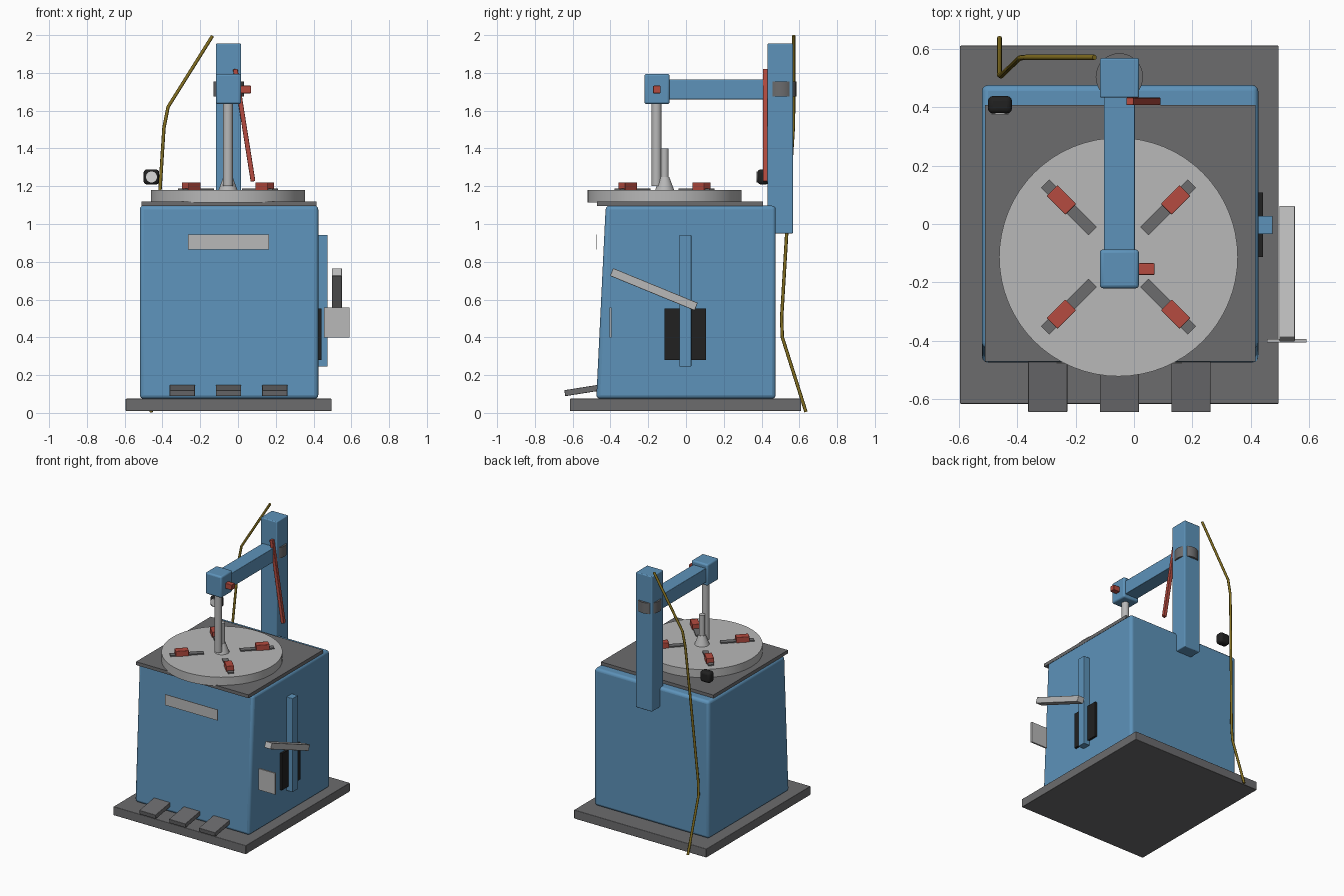
import bpy, bmesh, math
from mathutils import Vector, Matrix

if "Cube" in bpy.data.objects:
    bpy.data.objects.remove(bpy.data.objects["Cube"], do_unlink=True)


def material(name, rgb):
    m = bpy.data.materials.new(name)
    m.use_nodes = True
    m.diffuse_color = (*rgb, 1)
    m.node_tree.nodes["Principled BSDF"].inputs["Base Color"].default_value = (*rgb, 1)
    return m


BLUE = material("blue paint", (0.11, 0.29, 0.49))
DARK = material("dark grey steel", (0.15, 0.15, 0.155))
LIGHT = material("light grey metal", (0.48, 0.48, 0.48))
RED = material("red paint", (0.46, 0.07, 0.05))
BLACK = material("black rubber", (0.015, 0.015, 0.015))
OCHRE = material("ochre hose", (0.23, 0.16, 0.015))
WHITE = material("dial white", (0.7, 0.7, 0.7))


def finish(name, bm, mat, bevel=0, smooth=True):
    mesh = bpy.data.meshes.new(name)
    bm.to_mesh(mesh)
    bm.free()
    mesh.materials.append(mat)
    ob = bpy.data.objects.new(name, mesh)
    bpy.context.collection.objects.link(ob)
    if bevel:
        mod = ob.modifiers.new("soft edges", "BEVEL")
        mod.width = bevel
        mod.segments = 3
    if smooth:
        bpy.ops.object.select_all(action="DESELECT")
        ob.select_set(True)
        bpy.context.view_layer.objects.active = ob
        bpy.ops.object.shade_smooth_by_angle(angle=math.radians(35))
    return ob


def box(name, mat, x, y, z, bevel=0, rot=None):
    """Box from its x, y and z ranges, optionally turned about its centre."""
    bm = bmesh.new()
    bmesh.ops.create_cube(bm, size=1)
    bmesh.ops.scale(bm, vec=[r[1] - r[0] for r in (x, y, z)], verts=bm.verts)
    if rot:
        bmesh.ops.rotate(bm, matrix=rot, verts=bm.verts)
    bmesh.ops.translate(bm, vec=[sum(r) / 2 for r in (x, y, z)], verts=bm.verts)
    return finish(name, bm, mat, bevel, bool(bevel))


def cone(name, mat, x, y, z, r1, r2=None, sides=32):
    """Upright cylinder or cone over the z range."""
    bm = bmesh.new()
    bmesh.ops.create_cone(bm, cap_ends=True, segments=sides, radius1=r1,
                          radius2=r1 if r2 is None else r2, depth=z[1] - z[0])
    bmesh.ops.translate(bm, vec=(x, y, sum(z) / 2), verts=bm.verts)
    return finish(name, bm, mat)


def turn(degrees, axis):
    return Matrix.Rotation(math.radians(degrees), 3, axis)


# Base plate and cabinet with a leaning front
box("base_plate", DARK, (-0.595, 0.495), (-0.615, 0.61), (0.01, 0.075), 0.004)
bm = bmesh.new()
bmesh.ops.create_cube(bm, size=1)
for v in bm.verts:
    top = v.co.z > 0
    front = -0.425 if top else -0.475
    v.co = Vector((0.425 if v.co.x > 0 else -0.52,
                   0.475 if v.co.y > 0 else front,
                   1.097 if top else 0.075))
finish("cabinet", bm, BLUE, 0.02)
box("top_plate", DARK, (-0.51, 0.415), (-0.47, 0.407), (1.095, 1.12))
box("front_label_plate", LIGHT, (-0.265, 0.165), (-0.477, -0.473), (0.865, 0.945))

# Pedals
for i in range(3):
    cx = -0.295 + 0.245 * i
    box(f"pedal_{i + 1}", DARK, (cx - 0.067, cx + 0.067), (-0.643, -0.443),
        (0.104, 0.136), 0.003, turn(9, "X"))

# Turntable with four jaws
CX, CY = -0.053, -0.113
cone("turntable", LIGHT, CX, CY, (1.115, 1.18), 0.408, sides=64)
for i in range(4):
    a = 45 + 90 * i
    for name, mat, dist, length, width, height in (
            ("jaw_slide", DARK, 0.24, 0.23, 0.04, 0.008),
            ("jaw_clamp", RED, 0.276, 0.09, 0.052, 0.04)):
        px = CX + dist * math.cos(math.radians(a))
        py = CY + dist * math.sin(math.radians(a))
        box(f"{name}_{i + 1}", mat, (px - length / 2, px + length / 2),
            (py - width / 2, py + width / 2), (1.178, 1.18 + height),
            0.003 if mat is RED else 0, turn(a, "Z"))
cone("centre_cone", LIGHT, CX, CY, (1.18, 1.25), 0.05, 0.024)
cone("centre_post", LIGHT, CX, CY, (1.24, 1.4), 0.021)

# Column, swing arm, head and tool shaft
box("column", BLUE, (-0.117, 0.017), (0.432, 0.567), (0.95, 1.955), 0.006)
cone("column_collar", DARK, -0.05, 0.503, (1.675, 1.755), 0.081)
box("swing_arm", BLUE, (-0.103, 0.003), (-0.12, 0.45), (1.66, 1.765), 0.004)
box("arm_head", BLUE, (-0.117, 0.017), (-0.22, -0.087), (1.635, 1.795), 0.012)
box("head_knob", RED, (0.015, 0.07), (-0.174, -0.134), (1.692, 1.732), 0.004)
cone("tool_shaft", LIGHT, -0.053, -0.156, (1.2, 1.64), 0.026)
box("locking_lever", RED, (0.02, 0.045), (0.407, 0.432), (1.222, 1.824), 0.003,
    turn(9, "Y").inverted())

# Bead breaker on the left side
box("rubber_pad", BLACK, (0.42, 0.441), (-0.113, 0.107), (0.28, 0.553))
box("side_rail", BLUE, (0.42, 0.474), (-0.035, 0.028), (0.245, 0.942), 0.003)
box("breaker_arm", LIGHT, (0.497, 0.55), (-0.412, 0.072), (0.632, 0.676),
    0.003, turn(-22.3, "X"))
box("breaker_blade", LIGHT, (0.455, 0.59), (-0.406, -0.394), (0.4, 0.558))

# Pressure gauge
box("gauge_housing", BLACK, (-0.5, -0.417), (0.378, 0.438), (1.209, 1.289), 0.018)
bm = bmesh.new()
bmesh.ops.create_cone(bm, cap_ends=True, segments=24, radius1=0.029, radius2=0.029, depth=0.006)
bmesh.ops.rotate(bm, matrix=turn(90, "X"), verts=bm.verts)
bmesh.ops.translate(bm, vec=(-0.458, 0.377, 1.249), verts=bm.verts)
finish("gauge_dial", bm, WHITE)

# Air hose
path = [(-0.135, 0.57, 1.996), (-0.37, 0.57, 1.62), (-0.392, 0.568, 1.51),
        (-0.415, 0.545, 1.15), (-0.455, 0.506, 0.5), (-0.46, 0.51, 0.4),
        (-0.46, 0.635, 0.005)]
curve = bpy.data.curves.new("air_hose", "CURVE")
curve.dimensions = "3D"
curve.bevel_depth = 0.009
curve.bevel_resolution = 2
curve.use_fill_caps = True
spline = curve.splines.new("POLY")
spline.points.add(len(path) - 1)
for point, co in zip(spline.points, path):
    point.co = (*co, 1)
curve.materials.append(OCHRE)
hose = bpy.data.objects.new("air_hose", curve)
bpy.context.collection.objects.link(hose)
